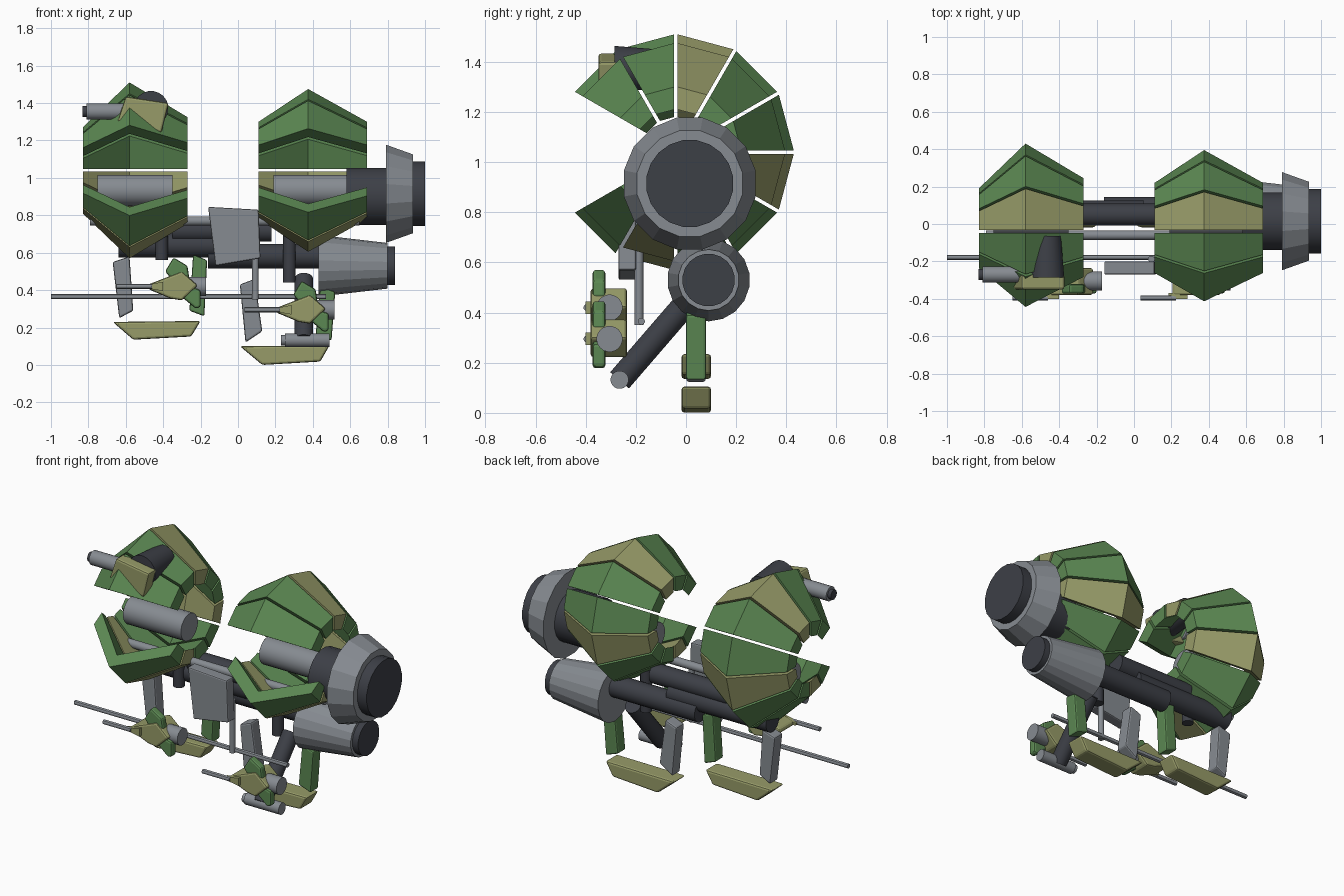
import bpy, bmesh, math
from mathutils import Vector

if "Cube" in bpy.data.objects:
    bpy.data.objects.remove(bpy.data.objects["Cube"])


def material(name, rgb):
    m = bpy.data.materials.new(name)
    m.diffuse_color = (*rgb, 1)
    m.use_nodes = True
    m.node_tree.nodes["Principled BSDF"].inputs["Base Color"].default_value = m.diffuse_color
    return m


GREEN = material("green armour", (0.105, 0.245, 0.085))
TAN = material("olive tan", (0.31, 0.33, 0.14))
GREY = material("light grey metal", (0.24, 0.26, 0.285))
DARK = material("dark metal", (0.046, 0.050, 0.062))


def finish(name, bm, mat, bevel=0, smooth=False):
    bmesh.ops.recalc_face_normals(bm, faces=bm.faces)
    me = bpy.data.meshes.new(name)
    bm.to_mesh(me)
    bm.free()
    me.materials.append(mat)
    ob = bpy.data.objects.new(name, me)
    bpy.context.collection.objects.link(ob)
    if bevel:
        b = ob.modifiers.new("bevel", 'BEVEL')
        b.width, b.segments = bevel, 2
    if smooth:
        bpy.ops.object.select_all(action='DESELECT')
        ob.select_set(True)
        bpy.context.view_layer.objects.active = ob
        bpy.ops.object.shade_smooth_by_angle()
    return ob


def loft(name, rings, mat, bevel=0, smooth=False):
    """Closed solid through rings of equal point count."""
    bm = bmesh.new()
    vs = [[bm.verts.new(p) for p in ring] for ring in rings]
    n = len(rings[0])
    for a, b in zip(vs, vs[1:]):
        for i in range(n):
            j = (i + 1) % n
            bm.faces.new((a[i], a[j], b[j], b[i]))
    bm.faces.new(vs[0])
    bm.faces.new(vs[-1])
    return finish(name, bm, mat, bevel, smooth)


def prism(name, pts, y0, y1, mat, bevel=0.0):
    return loft(name, [[(x, y, z) for x, z in pts] for y in (y0, y1)], mat, bevel)


def cyl(name, p0, p1, r0, mat, r1=None, sides=20, smooth=True):
    p0, p1 = Vector(p0), Vector(p1)
    q = (p1 - p0).to_track_quat('Z', 'Y')
    rings = []
    for p, r in ((p0, r0), (p1, r0 if r1 is None else r1)):
        rings.append([p + q @ Vector((r * math.cos(t), r * math.sin(t), 0))
                      for t in (2 * math.pi * (i + .5) / sides for i in range(sides))])
    return loft(name, rings, mat, 0, smooth)


def petal(name, prof, a0, a1, mat, cy=-0.04, cz=1.04, gap=0.007):
    """Wedge of the pod shell between two angles, with parallel gaps."""
    rings = []
    for a, s in ((a0, 1), (a1, -1)):
        t = math.radians(a)
        c, d = math.cos(t), math.sin(t)
        rings.append([(x, cy + r * c - s * gap * d, cz + r * d + s * gap * c)
                      for x, r in prof])
    return loft(name, rings, mat)


# Armoured pods: ten petals each, open towards the front
for side, (xa, ra), (xp, rp), (xb, rb) in (
        ("left", (-0.83, 0.23), (-0.58, 0.47), (-0.27, 0.285)),
        ("right", (0.11, 0.26), (0.375, 0.435), (0.69, 0.26))):
    th = 0.09
    prof = [(xa, ra), (xp, rp), (xb, rb), (xb, rb - th), (xp, rp - th), (xa, ra - th)]
    for k in range(10):
        a = -150 + 30 * k
        petal(f"{side}_pod_petal_{k}", prof, a, a + 30, TAN if a in (-120, -30, 60) else GREEN)

# Cores inside the pods and the upper engine
Y, Z = 0.015, 0.915
cyl("left_pod_core", (-0.75, 0.02, 0.933), (-0.35, 0.02, 0.933), 0.084, GREY)
cyl("right_pod_core", (0.19, 0.02, 0.933), (0.59, 0.02, 0.933), 0.084, GREY)
cyl("upper_engine_neck", (0.58, Y, 0.9), (0.8, Y, 0.9), 0.155, DARK)
cyl("upper_engine_cowl", (0.79, Y, Z), (0.935, Y, Z), 0.268, GREY, 0.215, 16, False)
cyl("upper_engine_disc", (0.93, Y, Z), (1.0, Y, Z), 0.175, DARK)

# Lower engine
cyl("lower_engine_cowl", (0.43, 0.09, 0.53), (0.8, 0.09, 0.53), 0.165, GREY, 0.122, 18, False)
cyl("lower_engine_disc", (0.79, 0.09, 0.53), (0.84, 0.09, 0.53), 0.105, DARK)

# Spine tubes
cyl("spine_tube_left", (-0.64, 0.06, 0.64), (0.05, 0.06, 0.64), 0.066, DARK)
cyl("spine_tube_right", (-0.16, 0.08, 0.582), (0.44, 0.08, 0.582), 0.066, DARK)
cyl("spine_sleeve", (-0.35, 0.05, 0.718), (0.18, 0.05, 0.718), 0.06, DARK)
cyl("upper_rail", (-0.79, -0.06, 0.77), (0.65, -0.06, 0.77), 0.025, GREY)
cyl("left_stub", (-0.408, 0.0, 0.56), (-0.408, 0.0, 0.72), 0.034, DARK)
cyl("right_stub", (0.275, 0.0, 0.44), (0.275, 0.0, 0.72), 0.034, DARK)

# Front shield plate with its hanging rod
prism("shield_plate", [(-0.16, 0.845), (0.11, 0.83), (0.12, 0.57), (-0.12, 0.53)],
      -0.27, -0.2, GREY, 0.008)
cyl("shield_rod", (0.093, -0.188, 0.35), (0.093, -0.188, 0.68), 0.018, GREY)
cyl("long_barrel", (-1.0, -0.178, 0.365), (0.47, -0.178, 0.365), 0.014, GREY, sides=12)

# Landing skids with a grey front strut and a green rear strut each
for side, skid, strut, leg in (
        ("left", [(-0.67, 0.23), (-0.2, 0.235), (-0.25, 0.152), (-0.56, 0.135)],
         [(-0.67, 0.55), (-0.58, 0.58), (-0.56, 0.29), (-0.635, 0.25)],
         [(-0.24, 0.59), (-0.165, 0.56), (-0.18, 0.26), (-0.26, 0.29)]),
        ("right", [(0.01, 0.1), (0.49, 0.105), (0.44, 0.018), (0.13, 0.0)],
         [(0.01, 0.43), (0.09, 0.46), (0.13, 0.18), (0.04, 0.12)],
         [(0.44, 0.42), (0.52, 0.39), (0.5, 0.13), (0.415, 0.16)])):
    prism(f"{side}_skid", skid, -0.018, 0.1, TAN, 0.012)
    prism(f"{side}_grey_strut", strut, 0.0, 0.08, GREY, 0.01)
    prism(f"{side}_green_strut", leg, 0.0, 0.08, GREEN, 0.01)

# Slanted support leg with a foot canister
cyl("support_leg", (0.352, 0.02, 0.46), (0.352, -0.265, 0.13), 0.05, DARK)
cyl("foot_canister", (0.25, -0.265, 0.132), (0.49, -0.265, 0.132), 0.036, GREY)
cyl("foot_canister_cap", (0.23, -0.265, 0.132), (0.25, -0.265, 0.132), 0.028, GREY)

# Twin small cannons
for side, dx, dz in (("left", 0, 0), ("right", 0.685, -0.125)):
    def at(pts):
        return [(x + dx, z + dz) for x, z in pts]
    prism(f"{side}_cannon_body", at([(-0.48, 0.43), (-0.3, 0.5), (-0.215, 0.425),
          (-0.3, 0.345), (-0.36, 0.355), (-0.48, 0.405)]), -0.38, -0.235, TAN, 0.012)
    prism(f"{side}_cannon_upper_fin", at([(-0.39, 0.5), (-0.345, 0.575), (-0.27, 0.53),
          (-0.26, 0.46), (-0.34, 0.44)]), -0.372, -0.322, GREEN, 0.012)
    prism(f"{side}_cannon_lower_fin", at([(-0.32, 0.38), (-0.225, 0.3), (-0.2, 0.31),
          (-0.2, 0.4), (-0.26, 0.42)]), -0.372, -0.322, GREEN, 0.012)
    y, z = -0.305, 0.42 + dz
    cyl(f"{side}_cannon_drum", (-0.3 + dx, y, z), (-0.17 + dx, y, z), 0.052, GREY)
    cyl(f"{side}_cannon_barrel", (-0.65 + dx, -0.395, z), (-0.46 + dx, -0.395, z), 0.014, GREY, sides=12)
    prism(f"{side}_barrel_mount", at([(-0.5, 0.425), (-0.4, 0.445), (-0.4, 0.395),
          (-0.5, 0.412)]), -0.4, -0.37, TAN)

# Roof turret on the left pod
cyl("turret_drum", (-0.465, -0.285, 1.372), (-0.465, -0.065, 1.372), 0.093, DARK, 0.075)
prism("turret_block", [(-0.6, 1.435), (-0.37, 1.4), (-0.41, 1.24), (-0.5, 1.27), (-0.645, 1.3)],
      -0.35, -0.27, TAN, 0.012)
cyl("turret_barrel", (-0.81, -0.27, 1.355), (-0.59, -0.27, 1.355), 0.044, GREY)
cyl("turret_muzzle", (-0.832, -0.27, 1.355), (-0.81, -0.27, 1.355), 0.03, DARK)
